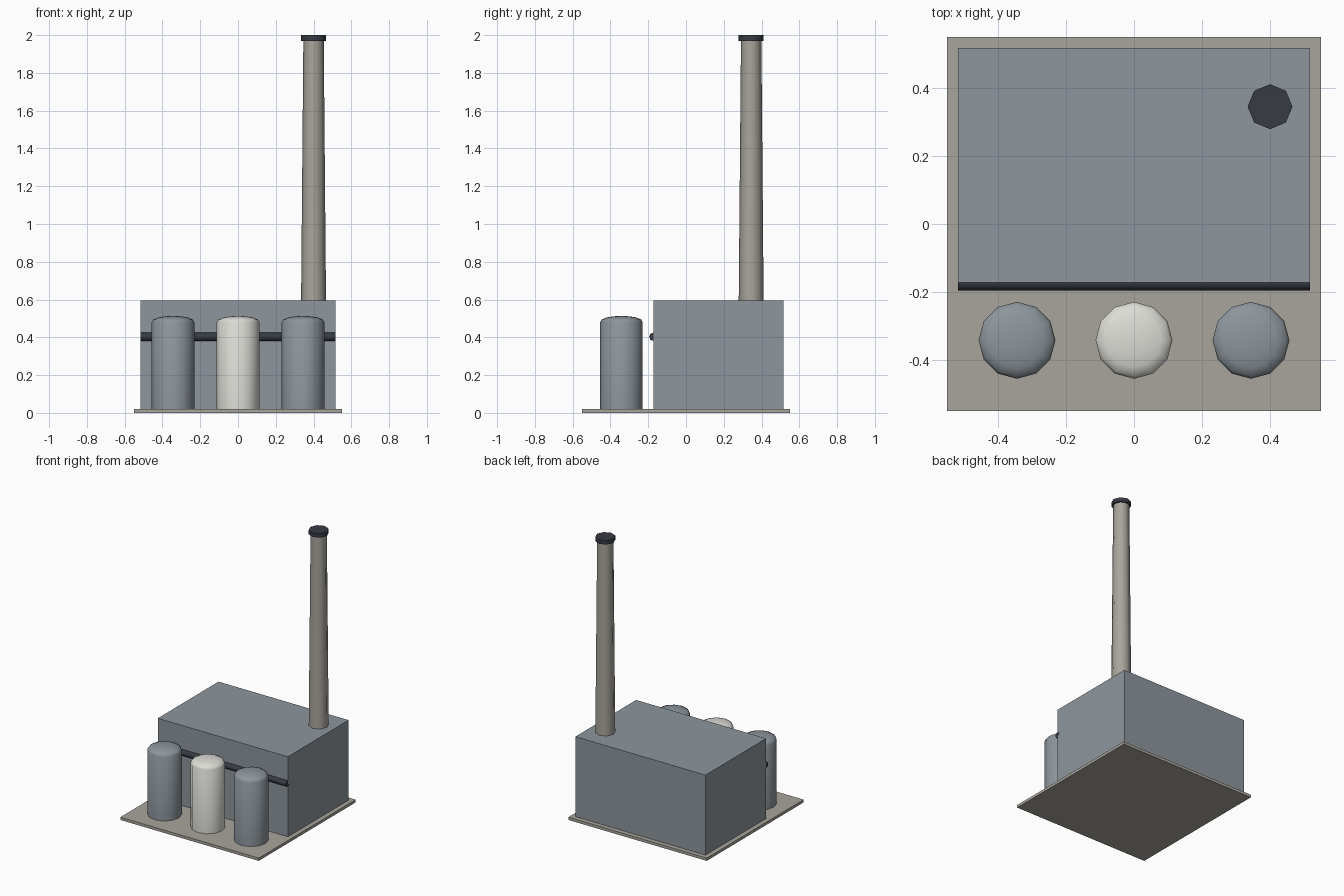
import bpy, bmesh, math
from mathutils import Matrix

if "Cube" in bpy.data.objects:
    bpy.data.objects.remove(bpy.data.objects["Cube"])


def material(name, rgb):
    lin = [((c / 255 + 0.055) / 1.055) ** 2.4 for c in rgb]
    m = bpy.data.materials.new(name)
    m.diffuse_color = (*lin, 1)
    m.use_nodes = True
    m.node_tree.nodes["Principled BSDF"].inputs["Base Color"].default_value = m.diffuse_color
    return m


STEEL = material("blue_grey_steel", (141, 150, 157))
CONCRETE = material("concrete", (169, 165, 156))
WHITE = material("off_white", (221, 221, 215))
DARK = material("dark_metal", (55, 59, 67))


def finish(bm, name, mat, smooth=False):
    bmesh.ops.recalc_face_normals(bm, faces=bm.faces)
    me = bpy.data.meshes.new(name)
    bm.to_mesh(me)
    bm.free()
    me.materials.append(mat)
    ob = bpy.data.objects.new(name, me)
    bpy.context.collection.objects.link(ob)
    if smooth:
        bpy.ops.object.select_all(action='DESELECT')
        ob.select_set(True)
        bpy.context.view_layer.objects.active = ob
        bpy.ops.object.shade_smooth_by_angle(angle=math.radians(50))
    return ob


def box(name, lo, hi, mat):
    bm = bmesh.new()
    bmesh.ops.create_cube(bm, size=1)
    for v in bm.verts:
        v.co = [(a + b) / 2 + c * (b - a) for a, b, c in zip(lo, hi, v.co)]
    return finish(bm, name, mat)


def lathe(name, profile, sides, mat, location=(0, 0, 0), rotation=None):
    """Closed solid from (radius, height) rings, capped at both ends."""
    bm = bmesh.new()
    rings = [[bm.verts.new((r * math.cos(i * math.tau / sides),
                            r * math.sin(i * math.tau / sides), z))
              for i in range(sides)] for r, z in profile]
    for a, b in zip(rings, rings[1:]):
        for i in range(sides):
            j = (i + 1) % sides
            bm.faces.new((a[i], a[j], b[j], b[i]))
    bm.faces.new(rings[0][::-1])
    bm.faces.new(rings[-1])
    bm.transform(Matrix.Translation(location) @ (rotation or Matrix()))
    return finish(bm, name, mat, smooth=True)


# Ground slab and main hall
box("base_slab", (-0.55, -0.55, 0), (0.55, 0.55, 0.02), CONCRETE)
box("main_hall", (-0.517, -0.172, 0.02), (0.517, 0.517, 0.595), STEEL)

# Tapered chimney with its dark rim
lathe("chimney", [(0.066, 0.59), (0.054, 1.975)], 8, CONCRETE, (0.4, 0.345, 0))
lathe("chimney_rim", [(0.066, 1.97), (0.066, 2.0)], 8, DARK, (0.4, 0.345, 0))

# Row of storage tanks with shallow domes
tank = [(0.113, 0.02), (0.113, 0.48), (0.105, 0.494), (0.08, 0.505),
        (0.043, 0.511), (0.01, 0.513)]
for side, x, mat in (("left", -0.344, STEEL), ("middle", 0, WHITE),
                     ("right", 0.344, STEEL)):
    lathe(side + "_tank", tank, 12, mat, (x, -0.342, 0))

# Horizontal pipe along the front wall
lathe("wall_pipe", [(0.022, -0.517), (0.022, 0.517)], 8, DARK,
      (0, -0.173, 0.403), Matrix.Rotation(math.pi / 2, 4, 'Y'))
